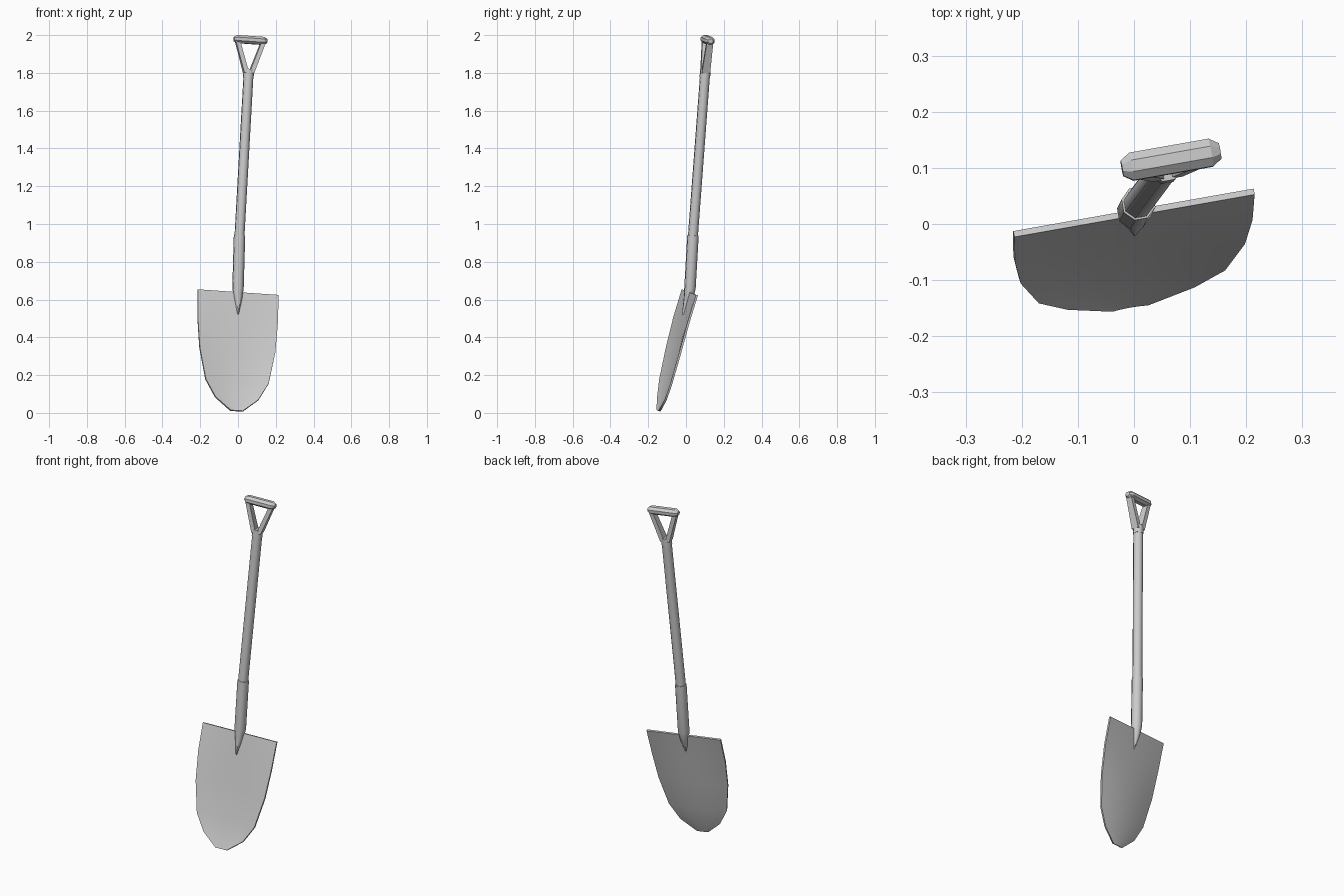
import bpy, bmesh, math
from mathutils import Vector, Matrix

if "Cube" in bpy.data.objects:
    bpy.data.objects.remove(bpy.data.objects["Cube"])

# Tool frame: u across the blade, v to the back, w up the shaft
w = Vector((0.056, 0.075, 1)).normalized()
u = Vector((0.982, 0.174, -0.062))
u = (u - w * u.dot(w)).normalized()
v = w.cross(u)


def axis(z):
    """Point on the shaft axis at world height z."""
    return Vector((0.008, 0.037, 0.94)) + Vector((0.056, 0.075, 1)) * (z - 0.94)


def loft(name, rings, smooth=None):
    """Skin a list of equal-length point rings and cap both ends."""
    bm = bmesh.new()
    rows = [[bm.verts.new(p) for p in ring] for ring in rings]
    n = len(rows[0])
    for a, b in zip(rows, rows[1:]):
        for i in range(n):
            j = (i + 1) % n
            bm.faces.new((a[i], a[j], b[j], b[i]))
    bm.faces.new(rows[0])
    bm.faces.new(rows[-1])
    return finish(bm, name, smooth)


def finish(bm, name, smooth=None):
    bmesh.ops.recalc_face_normals(bm, faces=bm.faces)
    me = bpy.data.meshes.new(name)
    bm.to_mesh(me)
    bm.free()
    ob = bpy.data.objects.new(name, me)
    bpy.context.collection.objects.link(ob)
    if smooth:
        bpy.ops.object.select_all(action='DESELECT')
        bpy.context.view_layer.objects.active = ob
        ob.select_set(True)
        bpy.ops.object.shade_smooth_by_angle(angle=math.radians(smooth))
    return ob


def ring(c, a, b, ra, rb, n=8):
    return [c + a * ra * math.cos(math.tau * (i + 0.5) / n)
            + b * rb * math.sin(math.tau * (i + 0.5) / n) for i in range(n)]


# Dished blade: centre y, centre z, half width, depth of the dish
rows = [(0.020, 0.638, 0.218, 0.0), (-0.025, 0.490, 0.216, 0.010),
        (-0.066, 0.333, 0.204, 0.018), (-0.107, 0.167, 0.170, 0.018),
        (-0.128, 0.076, 0.116, 0.011), (-0.146, 0.011, 0.033, 0.002)]
cols = 8
back = Vector((-0.17, 0.94, -0.25)).normalized()
bm = bmesh.new()
grid = []
for k, (y, z, h, dish) in enumerate(rows):
    c = Vector((-0.0015 * k, y, z))
    line = []
    for i in range(cols + 1):
        s = 2 * i / cols - 1
        line.append(bm.verts.new(c + u * h * s + back * dish * (1 - s * s)))
    grid.append(line)
for a, b in zip(grid, grid[1:]):
    for i in range(cols):
        bm.faces.new((a[i], b[i], b[i + 1], a[i + 1]))
blade = finish(bm, "blade")
mod = blade.modifiers.new("thickness", 'SOLIDIFY')
mod.thickness = 0.011
mod.offset = 0
bpy.context.view_layer.objects.active = blade
blade.select_set(True)
bpy.ops.object.modifier_apply(modifier="thickness")
bpy.ops.object.shade_smooth_by_angle(angle=math.radians(40))

# Socket tapering into the blade
loft("socket", [ring(axis(0.94), u, v, 0.031, 0.031),
                ring(Vector((0.0, 0.021, 0.66)), u, v, 0.031, 0.031),
                ring(Vector((0.0, 0.014, 0.61)), u, v, 0.023, 0.026),
                ring(Vector((0.0, -0.012, 0.52)), u, v, 0.003, 0.010)], 50)

# Shaft and the collar under the grip
loft("shaft", [ring(axis(z), u, v, 0.027, 0.027) for z in (0.92, 1.79)], 50)
loft("collar", [ring(axis(1.775), u, v, 0.029, 0.029),
                ring(axis(1.82), u, v, 0.028, 0.028)], 50)

# Forked arms
for side, name in ((-1, "left_arm"), (1, "right_arm")):
    rings = []
    for z, off, half, deep in ((1.80, 0.014, 0.013, 0.022),
                               (1.965, 0.069, 0.012, 0.017)):
        c = axis(z) + u * off * side
        rings.append([c + u * half * a + v * deep * b
                      for a, b in ((-1, -1), (1, -1), (1, 1), (-1, 1))])
    loft(name, rings)

# Faceted grip with chamfered ends
g = axis(1.974)
loft("grip", [ring(g + u * s, v, w, r, r * 0.85)
              for s, r in ((-0.089, 0.015), (-0.072, 0.027),
                           (0.072, 0.027), (0.089, 0.015))])
